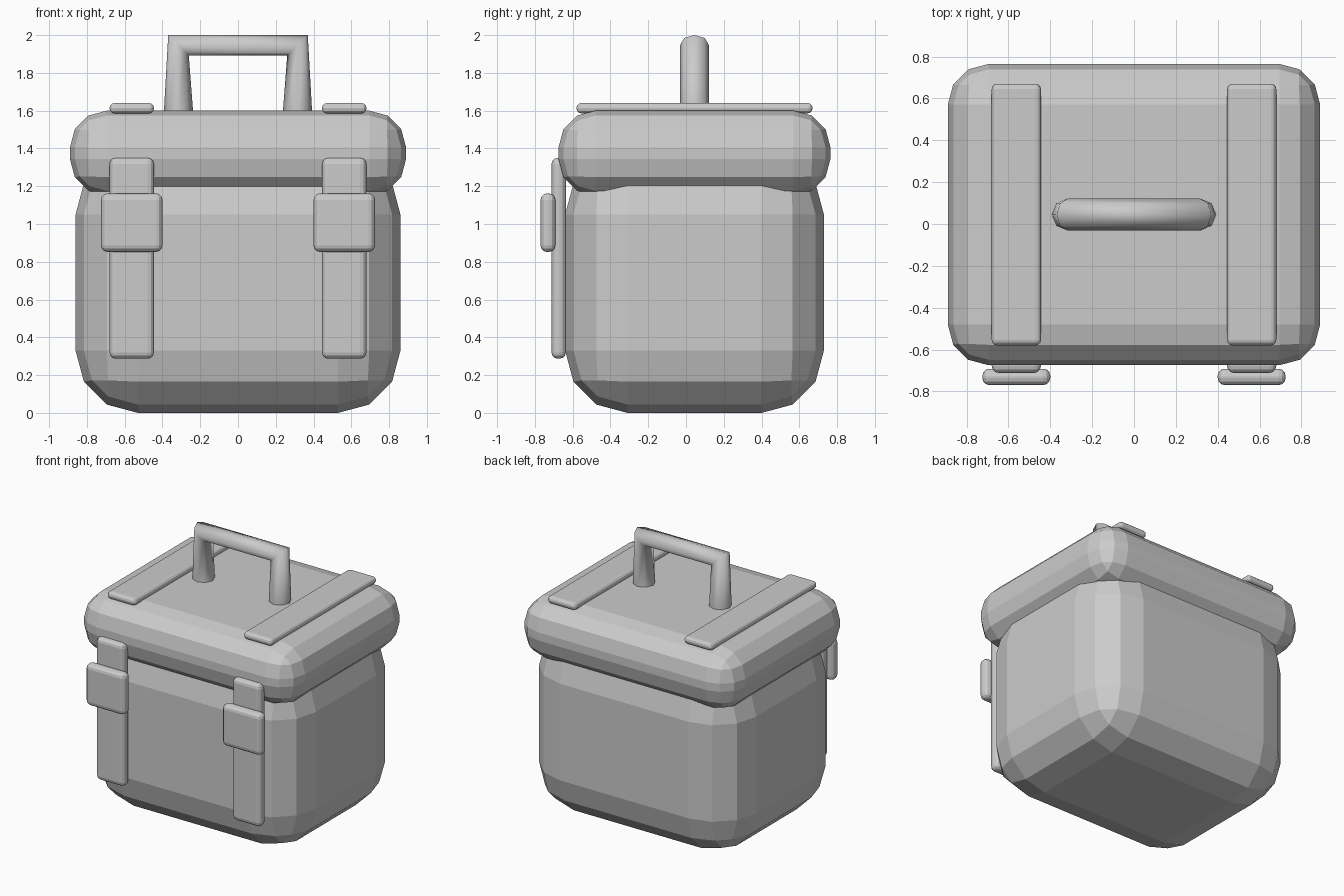
import bpy, bmesh, math
from mathutils import Vector

if "Cube" in bpy.data.objects:
    bpy.data.objects.remove(bpy.data.objects["Cube"])


def rounded_box(name, lo, hi, radius, segments=3):
    """Box between two corners with rounded edges, flat facets."""
    lo, hi = Vector(lo), Vector(hi)
    bm = bmesh.new()
    bmesh.ops.create_cube(bm, size=1)
    for v in bm.verts:
        v.co = Vector([c * s for c, s in zip(v.co, hi - lo)])
    bmesh.ops.bevel(bm, geom=bm.edges[:], offset=radius, segments=segments,
                    profile=0.5, affect='EDGES', clamp_overlap=True)
    bmesh.ops.recalc_face_normals(bm, faces=bm.faces[:])
    return add_object(name, bm, (lo + hi) / 2)


def add_object(name, bm, location=(0, 0, 0)):
    mesh = bpy.data.meshes.new(name)
    bm.to_mesh(mesh)
    bm.free()
    obj = bpy.data.objects.new(name, mesh)
    obj.location = location
    bpy.context.collection.objects.link(obj)
    return obj


def tube(name, rings, y, radius, sides=8):
    """Tube through (x, z, tilt) rings; tilt turns the ring about y."""
    bm = bmesh.new()
    loops = []
    for x, z, tilt in rings:
        loop = []
        for i in range(sides):
            a = 2 * math.pi * i / sides
            u, w = radius * math.cos(a), radius * math.sin(a)
            loop.append(bm.verts.new((x + u * math.cos(tilt), y + w,
                                      z + u * math.sin(tilt))))
        loops.append(loop)
    for a, b in zip(loops, loops[1:]):
        for i in range(sides):
            j = (i + 1) % sides
            bm.faces.new((a[i], a[j], b[j], b[i])).smooth = True
    bm.faces.new(loops[0])
    bm.faces.new(loops[-1])
    bmesh.ops.recalc_face_normals(bm, faces=bm.faces[:])
    return add_object(name, bm)


# Body and lid
rounded_box("body", (-0.86, -0.64, 0), (0.86, 0.73, 1.38), 0.33)
rounded_box("lid", (-0.89, -0.675, 1.15), (0.89, 0.765, 1.6), 0.195)

# Straps and buckles on both sides
for side, s in (("left", -1), ("right", 1)):
    def span(a, b):
        return (a, b) if s > 0 else (-b, -a)
    x0, x1 = span(0.445, 0.68)
    rounded_box(side + "_lid_strap", (x0, -0.58, 1.586), (x1, 0.67, 1.64), 0.025)
    rounded_box(side + "_front_strap", (x0, -0.712, 0.287), (x1, -0.636, 1.35), 0.033)
    x0, x1 = span(0.40, 0.725)
    rounded_box(side + "_buckle", (x0, -0.77, 0.852), (x1, -0.692, 1.162), 0.034)

# Carrying handle, pinched at the corners
q = math.pi / 4
tube("handle", [(-0.315, 1.6, 0), (-0.315, 1.946, -q),
                (0.315, 1.946, -3 * q), (0.315, 1.6, -math.pi)], 0.045, 0.077)
